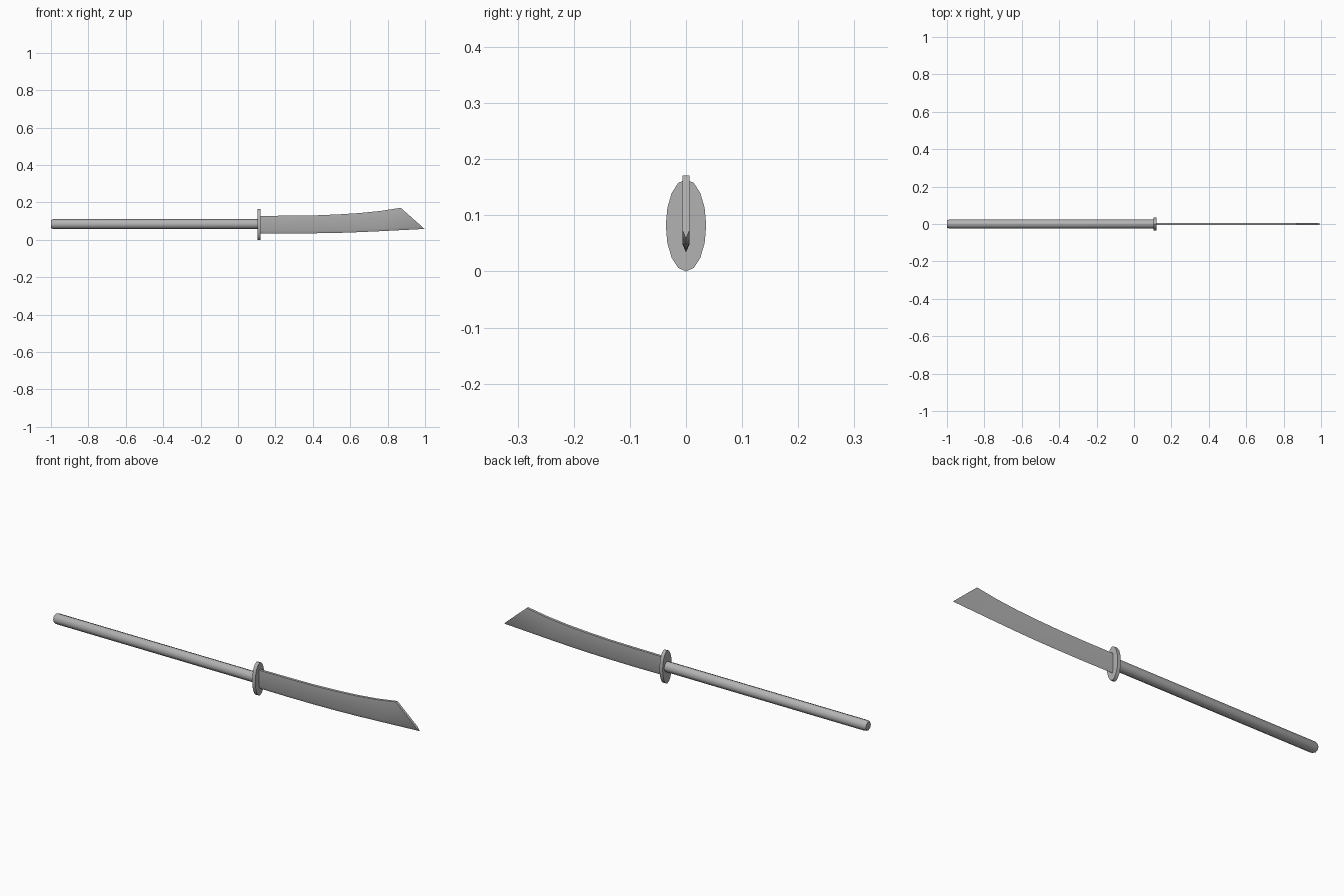
import bpy, bmesh
from math import cos, sin, pi

if "Cube" in bpy.data.objects:
    bpy.data.objects.remove(bpy.data.objects["Cube"])

# Mid grey shared by all parts
grey = bpy.data.materials.new("dark_grey")
grey.diffuse_color = (0.45, 0.45, 0.45, 1)
grey.use_nodes = True
grey.node_tree.nodes["Principled BSDF"].inputs["Base Color"].default_value = grey.diffuse_color


def loft(name, rings, angle):
    """Skin a list of equal-sized vertex rings and cap both ends."""
    bm = bmesh.new()
    rows = [[bm.verts.new(p) for p in ring] for ring in rings]
    n = len(rows[0])
    for a, b in zip(rows, rows[1:]):
        for i in range(n):
            j = (i + 1) % n
            bm.faces.new((a[i], a[j], b[j], b[i]))
    bm.faces.new(rows[0])
    bm.faces.new(rows[-1])
    bmesh.ops.recalc_face_normals(bm, faces=bm.faces[:])
    mesh = bpy.data.meshes.new(name)
    bm.to_mesh(mesh)
    bm.free()
    mesh.materials.append(grey)
    ob = bpy.data.objects.new(name, mesh)
    bpy.context.collection.objects.link(ob)
    bpy.ops.object.select_all(action='DESELECT')
    ob.select_set(True)
    bpy.context.view_layer.objects.active = ob
    bpy.ops.object.shade_smooth_by_angle(angle=angle)
    return ob


def oval(x, ry, rz, zc, n):
    return [(x, ry * sin(2 * pi * i / n), zc + rz * cos(2 * pi * i / n)) for i in range(n)]


# Long pole handle with a small chamfer at the butt
loft("handle", [oval(x, 0.0245 * s, 0.0265 * s, 0.084, 8)
                for x, s in ((-1.0, 0.8), (-0.988, 1), (0.11, 1))], 0.9)

# Oval hand guard
loft("guard", [oval(x, 0.036, 0.082, 0.082, 16) for x in (0.103, 0.12)], 0.6)

# Curved blade: flat spine, parallel sides, sharpened lower edge
H = 0.0065


def blade_ring(top, bevel, edge):
    return [(top[0], -H, top[1]), (top[0], H, top[1]),
            (bevel[0], H, bevel[1]), (edge[0], 0, edge[1]), (bevel[0], -H, bevel[1])]


stations = [  # x, spine z, edge z
    (0.11, 0.128, 0.035), (0.28, 0.129, 0.034), (0.42, 0.131, 0.035),
    (0.54, 0.136, 0.037), (0.65, 0.143, 0.041), (0.76, 0.154, 0.046)]
rings = [blade_ring((x, t), (x, e + 0.015), (x, e)) for x, t, e in stations]
# Slanted clipped tip
rings.append(blade_ring((0.87, 0.171), (0.98, 0.074), (0.997, 0.058)))
loft("blade", rings, 0.6)
